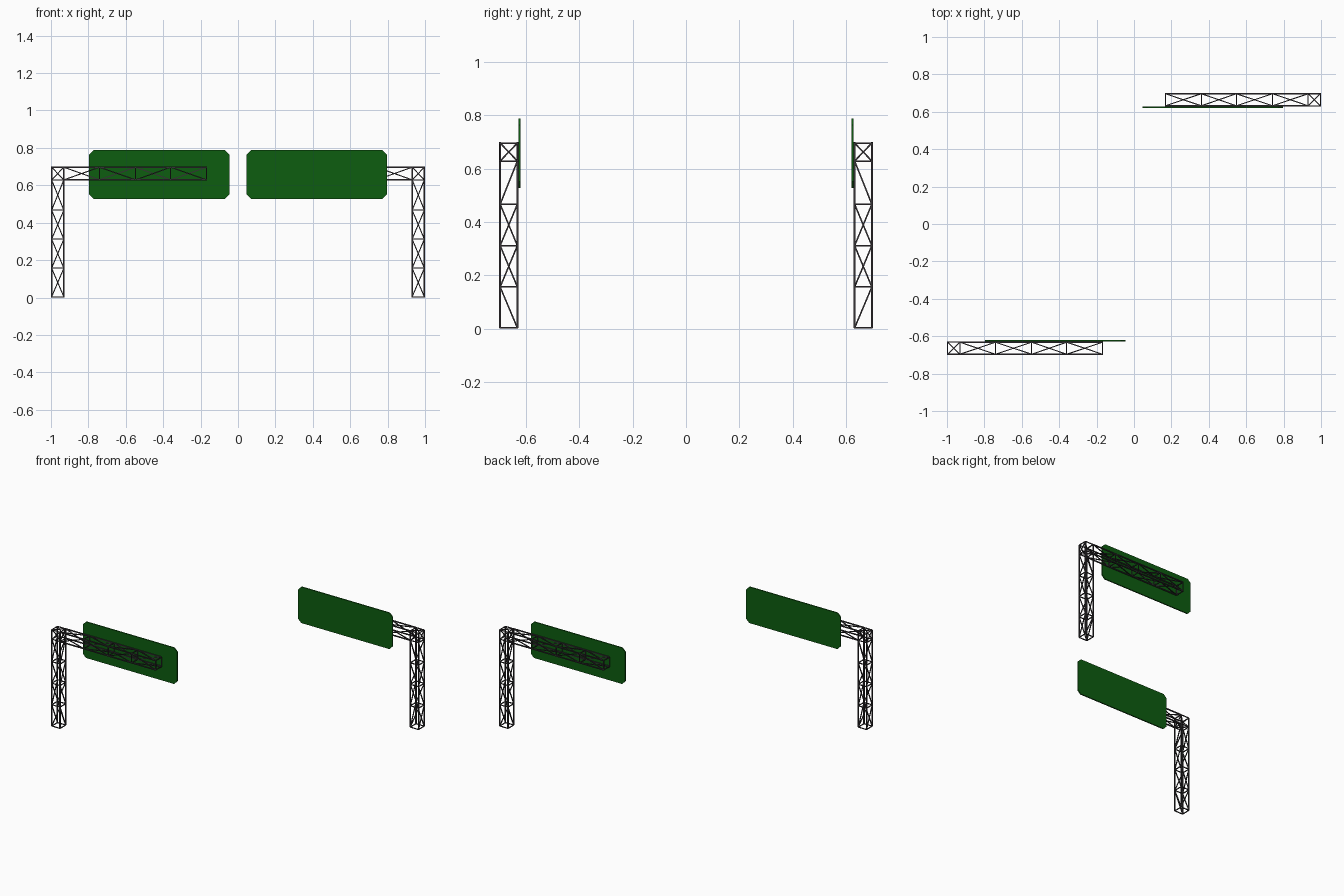
import bpy, bmesh, math
from mathutils import Vector, Matrix

if "Cube" in bpy.data.objects:
    bpy.data.objects.remove(bpy.data.objects["Cube"])


def material(name, col):
    m = bpy.data.materials.new(name)
    m.diffuse_color = (*col, 1)
    m.use_nodes = True
    m.node_tree.nodes["Principled BSDF"].inputs["Base Color"].default_value = m.diffuse_color
    return m


STEEL = material("dark steel", (0.035, 0.032, 0.035))
GREEN = material("sign green", (0.004, 0.11, 0.005))

# truss centre lines of the right-hand gantry
X0, X1 = 0.931, 0.9965
Y0, Y1 = 0.632, 0.6965
Z0, Z1 = 0.629, 0.6965
CHORD, BRACE = 0.0072, 0.0056


def bar(bm, a, b, w):
    """Square bar of width w between two points."""
    a, b = Vector(a), Vector(b)
    d = b - a
    side = d.cross(Vector((0, 1, 0)))
    if side.length < 1e-5:
        side = Vector((1, 0, 0))
    side.normalize()
    up = d.cross(side).normalized()
    rot = Matrix((side, up, d.normalized())).transposed().to_4x4()
    bmesh.ops.create_cube(bm, size=1, matrix=Matrix.Translation((a + b) / 2) @ rot
                          @ Matrix.Diagonal((w, w, d.length, 1)))


def ring(bm, c):
    for k in range(4):
        bar(bm, c[k], c[(k + 1) % 4], BRACE)


def truss(bm, section, stations, flips):
    """Four chords, a ring at each station, one diagonal per face and panel."""
    rings = [section(s) for s in stations]
    for k in range(4):
        bar(bm, rings[0][k], rings[-1][k], CHORD)
    for r in rings:
        ring(bm, r)
    for i, (a, b) in enumerate(zip(rings, rings[1:])):
        for k in range(4):
            n = (k + 1) % 4
            if flips[k][i]:
                bar(bm, a[n], b[k], BRACE)
            else:
                bar(bm, a[k], b[n], BRACE)


def finish(bm, name, mat, turn):
    if turn:
        bmesh.ops.rotate(bm, verts=bm.verts, cent=(0, 0, 0),
                         matrix=Matrix.Rotation(math.pi, 3, 'Z'))
    bmesh.ops.recalc_face_normals(bm, faces=bm.faces)
    me = bpy.data.meshes.new(name)
    bm.to_mesh(me)
    bm.free()
    me.materials.append(mat)
    bpy.context.collection.objects.link(bpy.data.objects.new(name, me))


def column_section(z):
    return [(X0, Y0, z), (X1, Y0, z), (X1, Y1, z), (X0, Y1, z)]


def arm_section(x):
    return [(x, Y0, Z0), (x, Y1, Z0), (x, Y1, Z1), (x, Y0, Z1)]


for turn, label in ((False, "right"), (True, "left")):
    # lattice column, including the corner box at the top
    bm = bmesh.new()
    zig = [0, 1, 0, 1, 0]
    truss(bm, column_section, [0.0036, 0.157, 0.312, 0.467, Z0, Z1],
          [zig, zig, zig, [1, 1, 0, 0, 0]])
    top = column_section(Z1)
    bar(bm, top[0], top[2], BRACE)
    low = column_section(Z0)
    bar(bm, low[1], low[3], BRACE)
    finish(bm, label + "_column", STEEL, turn)

    # lattice arm
    bm = bmesh.new()
    zig = [0, 1, 0, 1]
    truss(bm, arm_section, [X0, 0.741, 0.547, 0.36, 0.168], [zig] * 4)
    finish(bm, label + "_arm", STEEL, turn)

    # sign board with clipped corners
    bm = bmesh.new()
    x0, x1, z0, z1, c = 0.046, 0.796, 0.528, 0.788, 0.024
    outline = [(x0 + c, z0), (x1 - c, z0), (x1, z0 + c), (x1, z1 - c),
               (x1 - c, z1), (x0 + c, z1), (x0, z1 - c), (x0, z0 + c)]
    face = bm.faces.new([bm.verts.new((x, 0.6195, z)) for x, z in outline])
    ext = bmesh.ops.extrude_face_region(bm, geom=[face], use_keep_orig=True)
    bmesh.ops.translate(bm, vec=(0, 0.009, 0),
                        verts=[g for g in ext["geom"] if isinstance(g, bmesh.types.BMVert)])
    finish(bm, label + "_sign_board", GREEN, turn)
